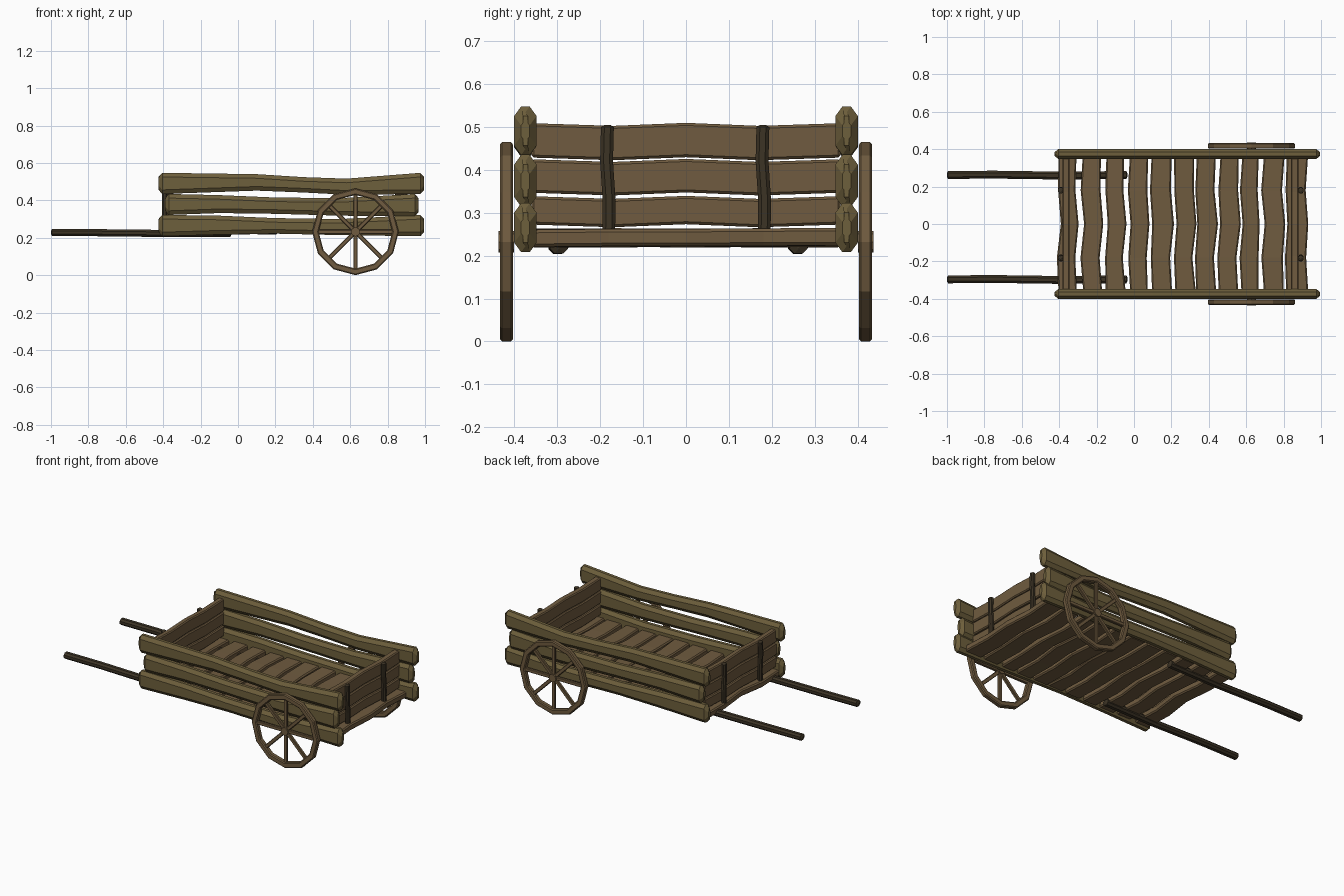
import bpy, bmesh, math, random
from mathutils import Vector, Matrix

if "Cube" in bpy.data.objects:
    bpy.data.objects.remove(bpy.data.objects["Cube"])

random.seed(4)

def material(name, rgb):
    m = bpy.data.materials.new(name)
    m.diffuse_color = (*rgb, 1)
    m.use_nodes = True
    m.node_tree.nodes["Principled BSDF"].inputs["Base Color"].default_value = m.diffuse_color
    return m

OLIVE = material("olive_wood", (0.155, 0.115, 0.045))
BROWN = material("brown_wood", (0.16, 0.105, 0.05))
DARK = material("dark_wood", (0.045, 0.033, 0.018))

def finish(name, bm, mat):
    bmesh.ops.recalc_face_normals(bm, faces=bm.faces)
    me = bpy.data.meshes.new(name)
    bm.to_mesh(me)
    bm.free()
    me.materials.append(mat)
    ob = bpy.data.objects.new(name, me)
    bpy.context.collection.objects.link(ob)
    return ob

def skin(bm, rings, closed=False):
    """Join rings of points with quads, capping the ends if open."""
    vs = [[bm.verts.new(p) for p in r] for r in rings]
    n = len(vs[0])
    pairs = list(zip(vs, vs[1:])) + ([(vs[-1], vs[0])] if closed else [])
    for a, b in pairs:
        for i in range(n):
            j = (i + 1) % n
            bm.faces.new((a[i], a[j], b[j], b[i]))
    if not closed:
        bm.faces.new(vs[0])
        bm.faces.new(vs[-1])
    return [v for r in vs for v in r]

def octagon(u0, u1, v0, v1, cu, cv):
    return [(u0 + cu, v0), (u1 - cu, v0), (u1, v0 + cv), (u1, v1 - cv),
            (u1 - cu, v1), (u0 + cu, v1), (u0, v1 - cv), (u0, v0 + cv)]

PLACE = {"X": lambda t, u, v: (t, u, v),   # u = y, v = z
         "Y": lambda t, u, v: (u, t, v),   # u = x, v = z
         "Z": lambda t, u, v: (u, v, t)}   # u = x, v = y

def bar(bm, axis, stations, cu, cv, e):
    """Chamfered beam along an axis; stations are (t, u0, u1, v0, v1)."""
    def tip(s, d):
        t, u0, u1, v0, v1 = s
        return [(t, u0 + cu, u1 - cu, v0 + cv, v1 - cv)], [(t + d, u0, u1, v0, v1)]
    a0, a1 = tip(stations[0], e)
    b0, b1 = tip(stations[-1], -e)
    rings = []
    for t, u0, u1, v0, v1 in a0 + a1 + stations[1:-1] + b1 + b0:
        rings.append([PLACE[axis](t, u, v) for u, v in octagon(u0, u1, v0, v1, cu, cv)])
    return skin(bm, rings)

def beam(name, axis, stations, cu, cv, e, mat):
    bm = bmesh.new()
    bar(bm, axis, stations, cu, cv, e)
    return finish(name, bm, mat)

# Side planks: (x, bottom z, top z) profiles, mirrored to both sides
SIDE = {
    "bottom": [(-0.425, 0.208, 0.322), (-0.1, 0.217, 0.318), (0.2, 0.222, 0.305),
               (0.55, 0.214, 0.300), (0.995, 0.208, 0.322)],
    "middle": [(-0.39, 0.322, 0.434), (-0.1, 0.332, 0.428), (0.2, 0.328, 0.415),
               (0.55, 0.318, 0.412), (0.965, 0.314, 0.434)],
    "top": [(-0.425, 0.434, 0.547), (0.1, 0.452, 0.540), (0.35, 0.442, 0.524),
            (0.58, 0.430, 0.516), (0.995, 0.434, 0.547)],
}
for side, s in (("front", -1), ("back", 1)):
    for level, prof in SIDE.items():
        st = [(x, s * 0.374 - 0.026, s * 0.374 + 0.026, z0, z1) for x, z0, z1 in prof]
        beam(f"{side}_side_plank_{level}", "X", st, 0.016, 0.022, 0.02, OLIVE)

# Floor planks running across the cart, with wavy edges
FLOOR = [(-0.40, -0.305), (-0.275, -0.174), (-0.147, -0.05), (-0.024, 0.078),
         (0.094, 0.205), (0.217, 0.325), (0.336, 0.44), (0.457, 0.56),
         (0.575, 0.67), (0.69, 0.80), (0.812, 0.928)]
for i, (x0, x1) in enumerate(FLOOR):
    st = []
    for k, y in enumerate((-0.36, -0.18, 0.0, 0.18, 0.36)):
        bend = (0, -0.008, 0.006, -0.006, 0)[k]
        jit = lambda: bend + random.uniform(-0.005, 0.005)
        dz = random.uniform(-0.003, 0.003)
        st.append((y, x0 + jit(), x1 + jit(), 0.221 + dz, 0.261 + dz))
    beam(f"floor_plank_{i + 1}", "Y", st, 0.007, 0.007, 0.006, BROWN)

# End boards and their dark upright battens
for end, x0, x1, xs in (("left", -0.382, -0.345, -0.392), ("right", 0.84, 0.88, 0.892)):
    for i, (z0, z1) in enumerate(((0.272, 0.338), (0.346, 0.424), (0.428, 0.508))):
        wave = (0, -0.006, 0.001, -0.006, 0)
        st = [(y, x0, x1, z0 + w, z1 + w)
              for y, w in zip((-0.36, -0.17, 0.0, 0.17, 0.36), wave)]
        beam(f"{end}_end_board_{i + 1}", "Y", st, 0.006, 0.006, 0.006, BROWN)
    for side, y in (("front", -0.182), ("back", 0.18)):
        st = [(z, xs - 0.013, xs + 0.013, y + d - 0.015, y + d + 0.015)
              for z, d in ((0.25, 0.002), (0.33, 0.003), (0.42, -0.003), (0.504, -0.001))]
        beam(f"{end}_{side}_batten", "Z", st, 0.007, 0.008, 0.005, DARK)

# Pull handles under the floor
for side, y in (("front", -0.296), ("back", 0.262)):
    st = [(x, y + d - 0.021, y + d + 0.021, z - 0.019, z + 0.019)
          for x, d, z in ((-1.0, 0, 0.228), (-0.75, 0.002, 0.227),
                          (-0.4, -0.003, 0.223), (-0.035, 0, 0.224))]
    beam(f"{side}_handle", "X", st, 0.011, 0.011, 0.006, DARK)

# Wheels: twelve-sided rim, eight spokes and a small hub
def wheel(name, y):
    bm = bmesh.new()
    rings = []
    for i in range(12):
        a = i * math.tau / 12
        rings.append([(r * math.cos(a), v, r * math.sin(a))
                      for r, v in octagon(0.197, 0.232, -0.0155, 0.0155, 0.006, 0.005)])
    skin(bm, rings, closed=True)
    for i in range(4):
        st = [(-0.205, -0.009, 0.009, -0.011, 0.011), (0.205, -0.009, 0.009, -0.011, 0.011)]
        vs = bar(bm, "X", st, 0.003, 0.003, 0.003)
        bmesh.ops.rotate(bm, verts=vs, matrix=Matrix.Rotation(i * math.pi / 4, 3, "Y"))
    hub = bmesh.ops.create_cone(bm, cap_ends=True, segments=8, radius1=0.025,
                                radius2=0.025, depth=0.036)["verts"]
    bmesh.ops.rotate(bm, verts=hub, matrix=Matrix.Rotation(math.pi / 2, 3, "X"))
    bmesh.ops.translate(bm, verts=bm.verts, vec=Vector((0.628, y, 0.232)))
    return finish(name, bm, BROWN)

wheel("front_wheel", -0.418)
wheel("back_wheel", 0.418)
